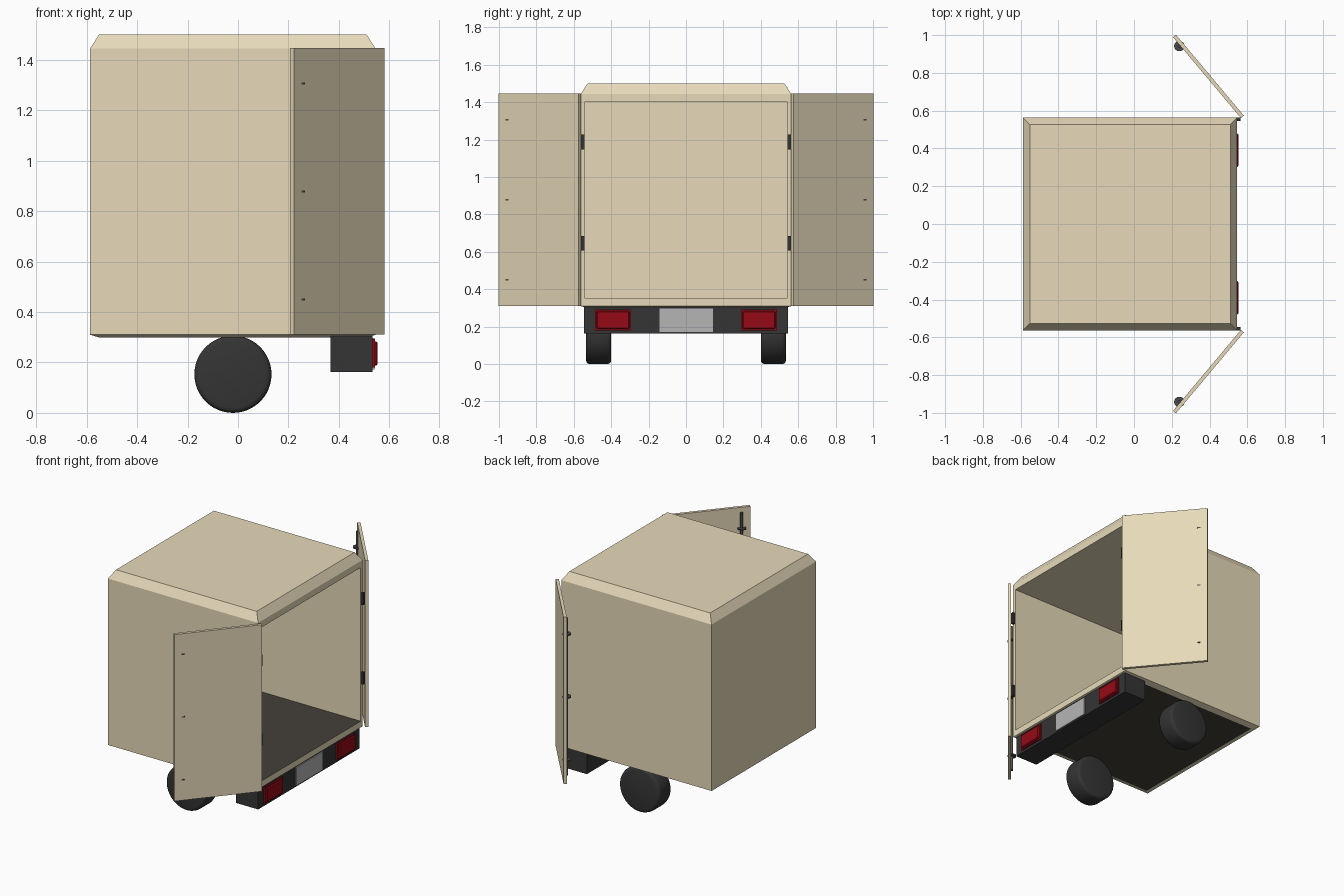
import bpy, bmesh
from math import radians, cos, sin
from mathutils import Vector, Matrix

if "Cube" in bpy.data.objects:
    bpy.data.objects.remove(bpy.data.objects["Cube"])


def mat(name, r, g, b):
    m = bpy.data.materials.new(name)
    m.diffuse_color = (r, g, b, 1)
    m.use_nodes = True
    m.node_tree.nodes["Principled BSDF"].inputs["Base Color"].default_value = m.diffuse_color
    return m


TAN = mat("tan_paint", 0.80, 0.70, 0.49)
DARK = mat("dark_floor", 0.058, 0.05, 0.04)
BLACK = mat("black_plastic", 0.035, 0.035, 0.035)
STEEL = mat("dark_steel", 0.07, 0.07, 0.07)
RED = mat("red_lens", 0.30, 0.003, 0.008)
GREY = mat("plate_grey", 0.46, 0.46, 0.46)


def finish(bm, name, *mats):
    bmesh.ops.recalc_face_normals(bm, faces=bm.faces)
    me = bpy.data.meshes.new(name)
    bm.to_mesh(me)
    bm.free()
    ob = bpy.data.objects.new(name, me)
    for m in mats:
        me.materials.append(m)
    bpy.context.collection.objects.link(ob)
    return ob


def box(name, lo, hi, m, bevel=0, segments=1):
    lo, hi = Vector(lo), Vector(hi)
    bm = bmesh.new()
    bmesh.ops.create_cube(bm, size=1, matrix=Matrix.Translation((lo + hi) / 2)
                          @ Matrix.Diagonal((*(hi - lo), 1)))
    if bevel:
        bmesh.ops.bevel(bm, geom=bm.edges[:], offset=bevel, segments=segments, affect='EDGES')
    return finish(bm, name, m)


def smooth(ob):
    bpy.ops.object.select_all(action='DESELECT')
    ob.select_set(True)
    bpy.context.view_layer.objects.active = ob
    bpy.ops.object.shade_smooth_by_angle(angle=radians(35))


def cylinder(name, loc, r, depth, m, axis='Z', bevel=0, n=16):
    bm = bmesh.new()
    rot = Matrix.Rotation(radians(90), 4, 'X') if axis == 'Y' else Matrix()
    bmesh.ops.create_cone(bm, cap_ends=True, segments=n, radius1=r, radius2=r,
                          depth=depth, matrix=Matrix.Translation(loc) @ rot)
    if bevel:
        rims = [e for e in bm.edges if any(len(f.verts) > 4 for f in e.link_faces)]
        bmesh.ops.bevel(bm, geom=rims, offset=bevel, segments=3, profile=0.5, affect='EDGES')
    ob = finish(bm, name, m)
    smooth(ob)
    return ob


# Cargo box: stacked rectangles with chamfered top and bottom, open at the rear (+x)
bm = bmesh.new()
rings = []
for z, d in ((0.298, 0.04), (0.31, 0), (1.444, 0), (1.5, 0.036)):
    x0, x1, y = -0.587 + d, 0.546 - d, 0.563 - d
    rings.append([bm.verts.new(p) for p in ((x0, -y, z), (x1, -y, z), (x1, y, z), (x0, y, z))])
bottom = bm.faces.new(rings[0])
bm.faces.new(rings[3])
rear = None
for k in range(3):
    for i in range(4):
        j = (i + 1) % 4
        f = bm.faces.new((rings[k][i], rings[k][j], rings[k + 1][j], rings[k + 1][i]))
        if (k, i) == (1, 1):
            rear = f
bmesh.ops.recalc_face_normals(bm, faces=bm.faces)
# Rear frame and the hollow interior
bmesh.ops.inset_region(bm, faces=[rear], thickness=0.03)
for v in rear.verts:
    v.co.z = 0.353 if v.co.z < 0.8 else 1.4
res = bmesh.ops.extrude_discrete_faces(bm, faces=[rear])
# extruded cap is pushed to the front wall
for v in res['faces'][0].verts:
    v.co.x = -0.56
bm.faces.ensure_lookup_table()
for f in bm.faces:
    zs = [v.co.z for v in f.verts]
    if max(zs) < 0.3 or (max(zs) - min(zs) < 1e-4 and abs(zs[0] - 0.353) < 1e-4):
        f.material_index = 1
finish(bm, "cargo_box", TAN, DARK)

# Bumper and number plate blank
box("rear_bumper", (0.366, -0.545, 0.163), (0.534, 0.545, 0.31), BLACK)
box("plate", (0.53, -0.142, 0.172), (0.541, 0.144, 0.297), GREY)

for s, side in ((-1, "front"), (1, "back")):
    # Wheel
    cylinder(side + "_wheel", (-0.02, s * 0.467, 0.153), 0.153, 0.134, BLACK, 'Y', 0.02, 48)
    # Tail light: base and raised lens
    y0, y1 = sorted((s * 0.294, s * 0.487))
    box(side + "_tail_light_base", (0.53, y0, 0.18), (0.543, y1, 0.292), RED)
    box(side + "_tail_light_lens", (0.53, y0 + 0.008, 0.188), (0.554, y1 - 0.008, 0.284), RED, 0.006)
    # Hinges
    for z in (0.646, 1.187):
        ya, yb = sorted((s * 0.544, s * 0.563))
        box(side + "_hinge", (0.54, ya, z - 0.04), (0.564, yb, z + 0.04), BLACK)

    # Door built along +x from its hinge edge, then swung open; outer face towards the box
    ang = s * radians(130)
    place = Matrix.Translation((0.574, s * 0.567, 0)) @ Matrix.Rotation(ang, 4, 'Z')
    parts = [box(side + "_door", (0, -0.01, 0.31), (0.56, 0.01, 1.446), TAN)]
    # Lock rod with three guide collars
    rod = (0.502, s * 0.015)
    parts.append(cylinder(side + "_lock_rod", (*rod, 0.878), 0.009, 1.07, STEEL))
    for z in (0.45, 0.878, 1.306):
        parts.append(cylinder(side + "_rod_collar", (*rod, z), 0.0275, 0.008, STEEL, n=20))
    for p in parts:
        p.data.transform(place)
